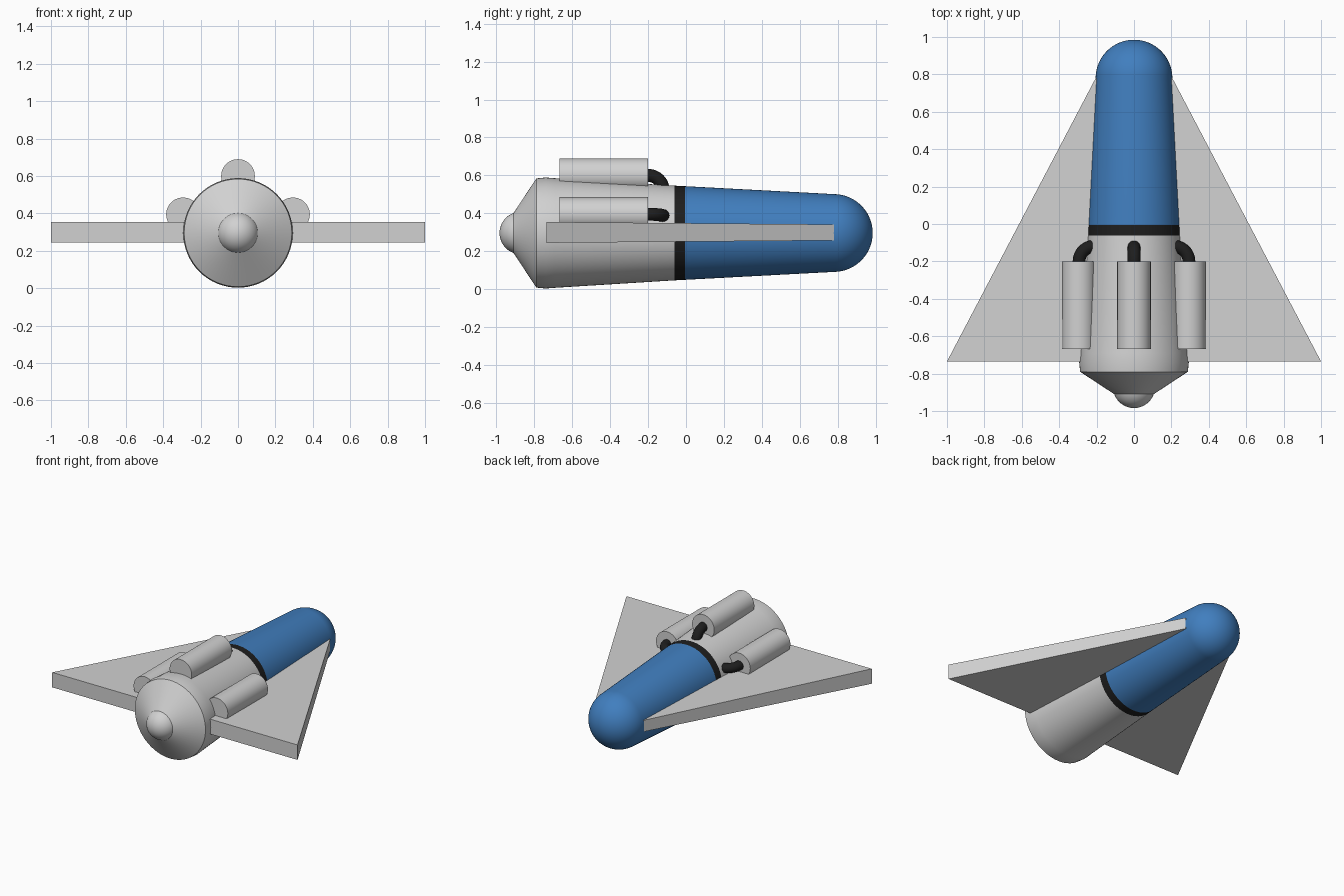
import bpy, bmesh, math
from mathutils import Vector

if "Cube" in bpy.data.objects:
    bpy.data.objects.remove(bpy.data.objects["Cube"])

AXIS_Z = 0.296


def material(name, rgb):
    m = bpy.data.materials.new(name)
    m.diffuse_color = (*rgb, 1)
    m.use_nodes = True
    m.node_tree.nodes["Principled BSDF"].inputs["Base Color"].default_value = m.diffuse_color
    return m


GREY = material("light grey", (0.64, 0.64, 0.64))
BLUE = material("blue", (0.052, 0.21, 0.52))
BLACK = material("black", (0.013, 0.013, 0.013))


def finish(name, bm, mat, smooth=True):
    bmesh.ops.recalc_face_normals(bm, faces=bm.faces)
    me = bpy.data.meshes.new(name)
    bm.to_mesh(me)
    bm.free()
    ob = bpy.data.objects.new(name, me)
    bpy.context.collection.objects.link(ob)
    me.materials.append(mat)
    if smooth:
        bpy.ops.object.select_all(action='DESELECT')
        bpy.context.view_layer.objects.active = ob
        ob.select_set(True)
        bpy.ops.object.shade_smooth_by_angle(angle=math.radians(35))
    return ob


def lathe(name, profile, mat, cx=0, cz=AXIS_Z, n=64):
    """Revolve (y, radius) points about a line along y; radius 0 closes to a point."""
    bm = bmesh.new()
    rings = []
    for y, r in profile:
        if r == 0:
            rings.append([bm.verts.new((cx, y, cz))] * n)
        else:
            rings.append([bm.verts.new((cx + r * math.cos(2 * math.pi * i / n), y,
                                        cz + r * math.sin(2 * math.pi * i / n)))
                          for i in range(n)])
    for a, b in zip(rings, rings[1:]):
        for i in range(n):
            j = (i + 1) % n
            bm.faces.new(list(dict.fromkeys((a[i], a[j], b[j], b[i]))))
    return finish(name, bm, mat)


def arc(cy, r, a0, a1, n):
    """Profile points along a circle centred on the axis, angles in degrees."""
    pts = []
    for i in range(n + 1):
        a = math.radians(a0 + (a1 - a0) * i / n)
        s = r * math.sin(a)
        pts.append((cy + r * math.cos(a), 0 if abs(s) < 1e-6 else s))
    return pts


# Fuselage: rear bulb, rear cone and tapered grey hull, black band, blue nose
lathe("rear_bulb", arc(-0.872, 0.112, 180, 60, 16), GREY)
lathe("rear_hull", [(-0.92, 0.09), (-0.905, 0.113), (-0.79, 0.288), (-0.74, 0.293),
                    (-0.69, 0.289), (-0.062, 0.25)], GREY)
lathe("black_band", [(-0.062, 0.25), (-0.005, 0.247)], BLACK)
lathe("blue_nose", [(-0.005, 0.247)] + arc(0.78, 0.205, 87, 0, 20), BLUE)

# Wings: flat delta slabs, a little thinner toward the nose
for side, s in (("left", -1), ("right", 1)):
    bm = bmesh.new()
    outline = [(0, -0.735, 0.055), (1, -0.735, 0.055), (0.205, 0.78, 0.042), (0, 0.78, 0.042)]
    low, top = ([bm.verts.new((s * x, y, AXIS_Z + 0.003 + k * t)) for x, y, t in outline]
                for k in (-1, 1))
    bm.faces.new(low)
    bm.faces.new(top)
    for i in range(4):
        j = (i + 1) % 4
        bm.faces.new((low[i], low[j], top[j], top[i]))
    finish(side + "_wing", bm, GREY, smooth=False)


def pipe(name, start, inward, mat, bend=0.08, r=0.034, n=20, steps=12):
    """Quarter-turn tube leaving a pod forward and bending into the hull."""
    bm = bmesh.new()
    fwd = Vector((0, 1, 0))
    inward = Vector(inward).normalized()
    side = fwd.cross(inward)
    start = Vector(start)
    path = [(start - fwd * 0.02, 0)]
    for i in range(steps + 1):
        a = math.pi / 2 * i / steps
        path.append((start + fwd * bend * math.sin(a) + inward * bend * (1 - math.cos(a)), a))
    path.append((path[-1][0] + inward * 0.03, math.pi / 2))
    rings = []
    for p, a in path:
        out = fwd * math.sin(a) - inward * math.cos(a)
        rings.append([bm.verts.new(p + r * (out * math.cos(t) + side * math.sin(t)))
                      for t in (2 * math.pi * k / n for k in range(n))])
    for u, v in zip(rings, rings[1:]):
        for i in range(n):
            j = (i + 1) % n
            bm.faces.new((u[i], u[j], v[j], v[i]))
    bm.faces.new(rings[0])
    bm.faces.new(rings[-1])
    return finish(name, bm, mat)


# Three booster pods on the rear hull, each with a black feed pipe
for label, x, z, inward in (("left", -0.294, 0.395, (1, 0, -0.12)),
                            ("top", 0, 0.6, (0, 0, -1)),
                            ("right", 0.294, 0.395, (-1, 0, -0.12))):
    lathe(label + "_pod", [(-0.667, 0), (-0.667, 0.09), (-0.2, 0.09), (-0.2, 0)],
          GREY, x, z, 48)
    pipe(label + "_feed_pipe", (x, -0.2, z), inward, BLACK)
